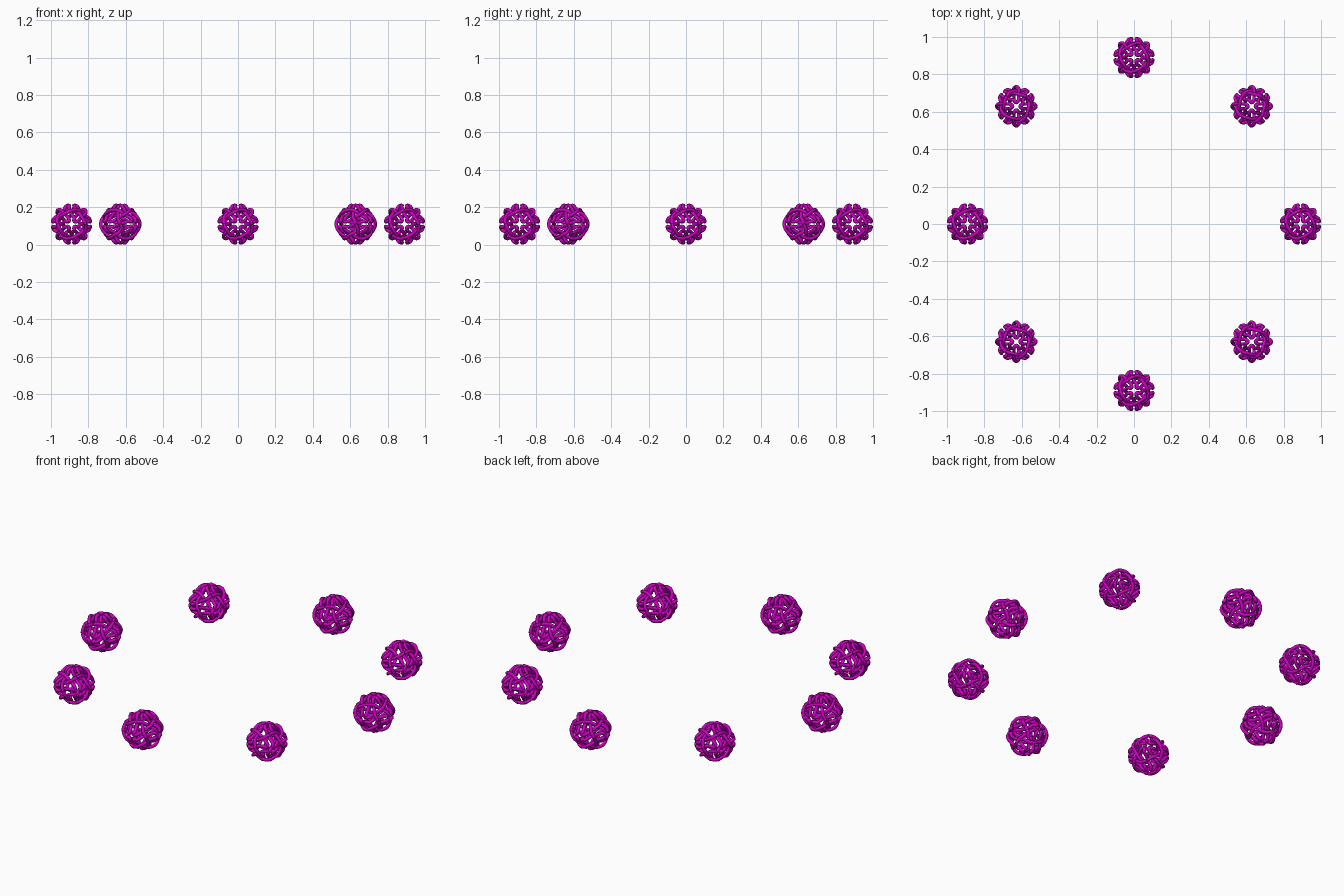
import bpy
from math import cos, sin, pi, radians
from mathutils import Vector, Matrix

if "Cube" in bpy.data.objects:
    bpy.data.objects.remove(bpy.data.objects["Cube"])

RING, CZ = 0.89, 0.11            # ring radius and ball centre height
TUBE, SUB = 0.0095, 5            # strand radius, samples per span

mat = bpy.data.materials.new("magenta")
mat.diffuse_color = (0.62, 0.0, 0.55, 1)
mat.use_nodes = True
mat.node_tree.nodes["Principled BSDF"].inputs["Base Color"].default_value = mat.diffuse_color

# Local directions around one cube corner
k = Vector((1, -1, -1)).normalized()
t = Vector((-1, 1, -2)).normalized()
s = Vector((1, 1, 0)).normalized()


def at(a, b, r):
    return (k + t * a + s * b).normalized() * r


# One strand: handle over an edge, past the corner, loop by an axis, under an edge
path = [at(-0.707, 0, 0.105), at(-0.32, 0.13, 0.101), at(0, 0.15, 0.094),
        at(0.32, 0.15, 0.087), at(0.7, 0.15, 0.099), at(0.95, 0, 0.102),
        at(0.7, -0.15, 0.099), Vector((0, -0.053, -0.053))]


def half_turn(p, axis):
    return Matrix.Rotation(pi, 3, axis) @ p


ctrl = [half_turn(path[1], path[0])] + path + [half_turn(path[-2], path[-1])]


def spline_points(c):
    pts = []
    for i in range(1, len(c) - 2):
        p0, p1, p2, p3 = c[i - 1:i + 3]
        for j in range(SUB):
            u = j / SUB
            pts.append(0.5 * (2 * p1 + (p2 - p0) * u
                              + (2 * p0 - 5 * p1 + 4 * p2 - p3) * u * u
                              + (3 * p1 - p0 - 3 * p2 + p3) * u ** 3))
    return pts + [c[-2]]


strand = spline_points(ctrl)

# Woven ball: the strand repeated by the 24 rotations of a cube
curve = bpy.data.curves.new("woven_ball", 'CURVE')
curve.dimensions = '3D'
curve.bevel_depth = TUBE
curve.bevel_resolution = 2
curve.materials.append(mat)
faces = [Matrix.Rotation(q * pi / 2, 3, 'X') for q in range(4)]
faces += [Matrix.Rotation(q * pi / 2, 3, 'Y') for q in (1, 3)]
for face in faces:
    for q in range(4):
        turn = face @ Matrix.Rotation(q * pi / 2, 3, 'Z')
        spline = curve.splines.new('POLY')
        spline.points.add(len(strand) - 1)
        for point, p in zip(spline.points, strand):
            point.co = (*(turn @ p), 1)
        spline.use_smooth = True

# Ring of eight balls, each turned to face outwards
for i in range(8):
    a = radians(45 * i)
    ball = bpy.data.objects.new(f"woven_ball_{i + 1}", curve)
    ball.location = (RING * cos(a), RING * sin(a), CZ)
    ball.rotation_euler = (0, 0, a)
    bpy.context.collection.objects.link(ball)
